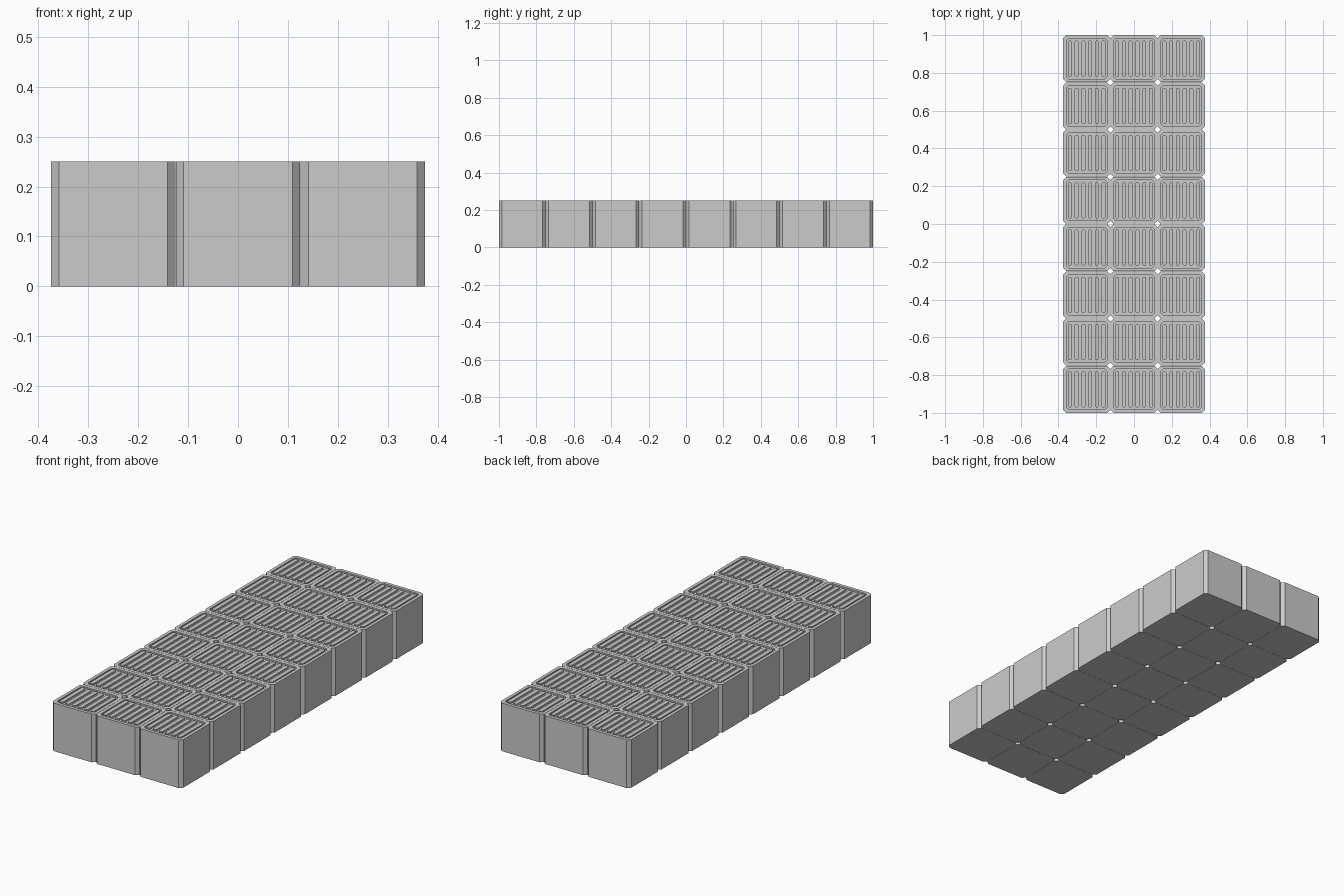
import bpy, bmesh

if "Cube" in bpy.data.objects:
    bpy.data.objects.remove(bpy.data.objects["Cube"])

SIZE, HEIGHT = 0.249, 0.25
PITCH = (2.0 - SIZE) / 7
CHAMFER, RIM, DEPTH = 0.0155, 0.017, 0.008
BARS = 6


def octagon(hx, hy, c):
    return [(hx, -hy + c), (hx, hy - c), (hx - c, hy), (-hx + c, hy),
            (-hx, hy - c), (-hx, -hy + c), (-hx + c, -hy), (hx - c, -hy)]


def ring(bm, pts, z, ox=0):
    return [bm.verts.new((x + ox, y, z)) for x, y in pts]


def bridge(bm, a, b):
    n = len(a)
    for i in range(n):
        j = (i + 1) % n
        bm.faces.new((a[i], a[j], b[j], b[i]))


bm = bmesh.new()

# Chamfered block with a rim around a shallow tray
h = SIZE / 2
outer = octagon(h, h, CHAMFER)
inner = octagon(h - RIM, h - RIM, CHAMFER * 0.8)
rings = [ring(bm, outer, 0), ring(bm, outer, HEIGHT),
         ring(bm, inner, HEIGHT), ring(bm, inner, HEIGHT - DEPTH)]
bm.faces.new(rings[0][::-1])
for a, b in zip(rings, rings[1:]):
    bridge(bm, a, b)
bm.faces.new(rings[-1])

# Raised grip bars running front to back inside the tray
step = 2 * (h - RIM) / BARS
for i in range(BARS):
    x = (i - (BARS - 1) / 2) * step
    bar = octagon(step * 0.3, h - RIM - 0.012, 0.006)
    low = ring(bm, bar, HEIGHT - DEPTH, x)
    top = ring(bm, bar, HEIGHT, x)
    bridge(bm, low, top)
    bm.faces.new(top)

mesh = bpy.data.meshes.new("float_block")
bm.to_mesh(mesh)
bm.free()

# Platform of 3 by 8 identical blocks
for col in range(3):
    for row in range(8):
        block = bpy.data.objects.new(f"float_block_{col}_{row}", mesh)
        block.location = ((col - 1) * PITCH, (row - 3.5) * PITCH, 0)
        bpy.context.collection.objects.link(block)
